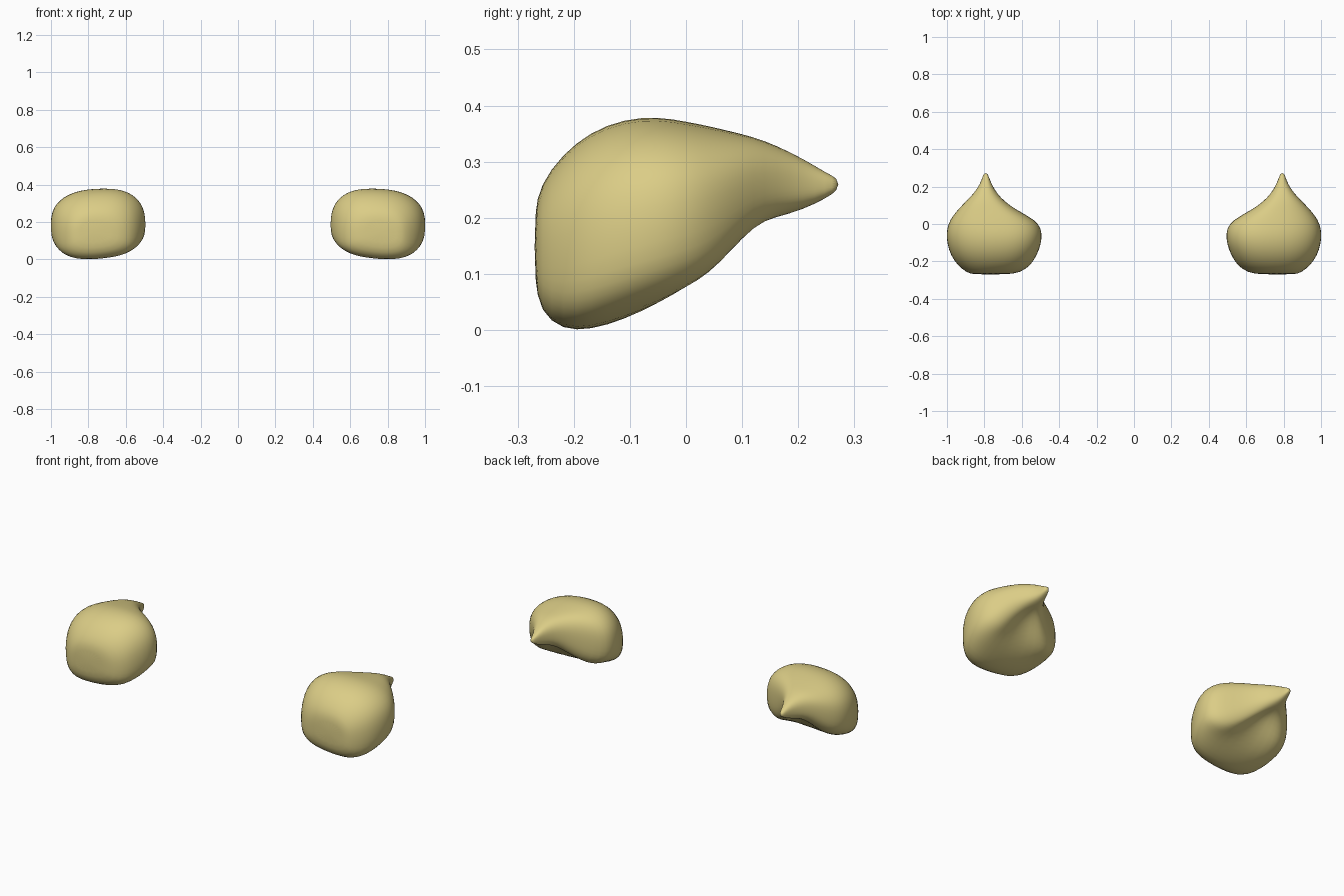
import bpy
import math

cube = bpy.data.objects.get("Cube")
if cube:
    bpy.data.objects.remove(cube, do_unlink=True)

# Soft yellow, the only colour
yellow = bpy.data.materials.new("soft yellow")
yellow.use_nodes = True
colour = (0.71, 0.61, 0.24, 1)
yellow.diffuse_color = colour
yellow.node_tree.nodes["Principled BSDF"].inputs["Base Color"].default_value = colour

SEGMENTS = 24

# Cross-sections from front to tail tip:
# y, inner x, outer x, bottom z, top z, crest x, underside dent
SECTIONS = [
    (-.27, .68, .86, .09, .21, .76, 0),
    (-.26, .605, .895, .03, .26, .75, 0),
    (-.22, .55, .945, -.003, .315, .73, 0),
    (-.17, .52, .98, -.003, .355, .72, 0),
    (-.11, .495, 1, .015, .378, .71, 0),
    (-.05, .49, 1.006, .035, .382, .71, .015),
    (0, .505, .995, .058, .373, .73, .045),
    (.04, .56, .973, .08, .365, .74, .07),
    (.08, .635, .94, .125, .355, .76, .06),
    (.12, .69, .90, .17, .345, .78, .025),
    (.16, .73, .86, .2, .33, .79, 0),
    (.21, .76, .825, .215, .305, .79, 0),
    (.25, .775, .81, .235, .28, .79, 0),
    (.272, .785, .803, .25, .27, .79, 0),
]


def rounded(value, power):
    return math.copysign(abs(value) ** power, value)


def section_ring(y, inner, outer, bottom, top, crest, dent):
    """Rounded loop with an off-centre crest, boxy belly and dented underside."""
    middle = bottom + (top - bottom) * 0.45
    belly_power = 0.62 if y < 0.1 else 0.8
    ring = []
    for i in range(SEGMENTS):
        angle = math.tau * i / SEGMENTS
        upper = math.sin(angle) > 0
        power = 0.82 if upper else belly_power
        across = rounded(math.cos(angle), power)
        height = rounded(math.sin(angle), power)
        centre = crest if upper else (crest + 0.79) / 2
        reach = outer - centre if across > 0 else centre - inner
        x = centre + across * reach
        if upper:
            z = middle + height * (top - middle)
        else:
            z = middle + height * (middle - bottom)
            z += dent * max(0, 1 - 1.4 * abs(across)) * abs(height)
            # The inner side of the belly sits a little higher
            z += 0.1 * max(0, 0.78 - x) * abs(height) * (y < 0)
        ring.append((x, y, z))
    return ring


def make_blob(name, side):
    verts = []
    for section in SECTIONS:
        verts += [(side * x, y, z) for x, y, z in section_ring(*section)]
    faces = []
    for row in range(len(SECTIONS) - 1):
        for i in range(SEGMENTS):
            a, b = row * SEGMENTS + i, row * SEGMENTS + (i + 1) % SEGMENTS
            faces.append((a, b, b + SEGMENTS, a + SEGMENTS))
    last = len(verts) - SEGMENTS
    faces.append(tuple(reversed(range(SEGMENTS))))
    faces.append(tuple(range(last, last + SEGMENTS)))
    if side > 0:
        faces = [tuple(reversed(face)) for face in faces]

    mesh = bpy.data.meshes.new(name)
    mesh.from_pydata(verts, [], faces)
    mesh.materials.append(yellow)
    mesh.shade_smooth()
    blob = bpy.data.objects.new(name, mesh)
    bpy.context.collection.objects.link(blob)
    blob.modifiers.new("smooth", "SUBSURF").levels = 1
    blob.modifiers["smooth"].render_levels = 1


# Mirrored pair of teardrop shapes
make_blob("left_teardrop", 1)
make_blob("right_teardrop", -1)
